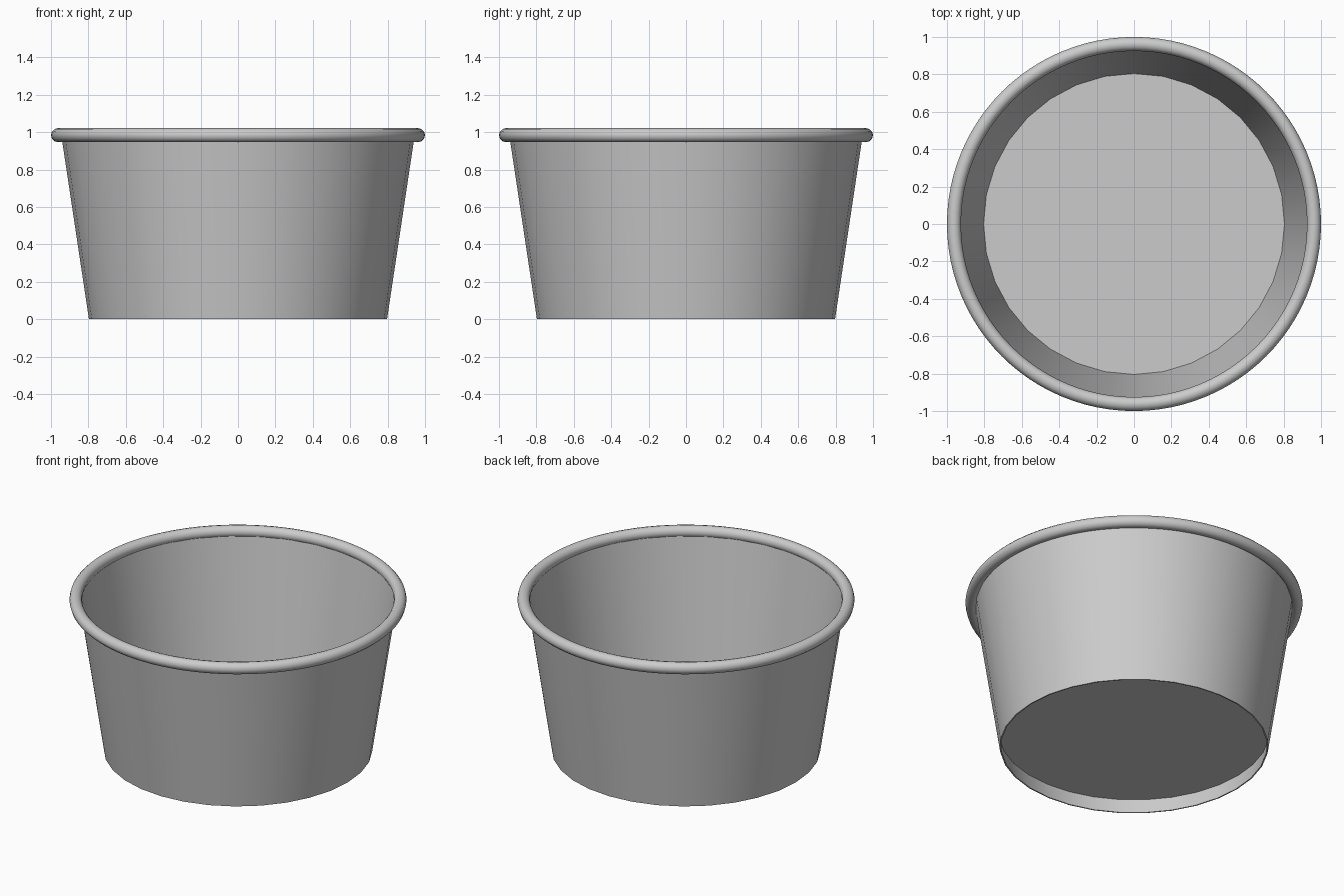
import bpy, math

if "Cube" in bpy.data.objects:
    bpy.data.objects.remove(bpy.data.objects["Cube"])

grey = bpy.data.materials.new("light grey")
grey.diffuse_color = (0.6, 0.6, 0.6, 1)
grey.use_nodes = True
grey.node_tree.nodes["Principled BSDF"].inputs["Base Color"].default_value = grey.diffuse_color


def revolve(name, profile, sides, closed=True):
    """Spin a list of (radius, z) points around the z axis."""
    n = len(profile)
    verts = []
    for i in range(sides):
        a = 2 * math.pi * i / sides
        verts += [(r * math.cos(a), r * math.sin(a), z) for r, z in profile]
    faces = []
    for i in range(sides):
        p, q = i * n, ((i + 1) % sides) * n
        for j in range(n if closed else n - 1):
            k = (j + 1) % n
            faces.append((p + j, q + j, q + k, p + k))
    mesh = bpy.data.meshes.new(name)
    mesh.from_pydata(verts, [], faces)
    return finish(name, mesh)


def finish(name, mesh):
    mesh.materials.append(grey)
    obj = bpy.data.objects.new(name, mesh)
    bpy.context.collection.objects.link(obj)
    bpy.ops.object.select_all(action='DESELECT')
    obj.select_set(True)
    bpy.context.view_layer.objects.active = obj
    bpy.ops.object.shade_smooth_by_angle(angle=math.radians(35))
    return obj


# tapered thin wall, running below the floor as a short skirt
revolve("cup_wall", [(0.797, 0), (0.945, 0.985), (0.937, 0.985), (0.789, 0)], 32)

# rolled rim
R, T, Z = 0.9625, 0.0375, 0.984
rim = [(R + T * math.cos(math.radians(t)), Z + T * math.sin(math.radians(t)))
       for t in range(0, 360, 30)]
revolve("rolled_rim", rim, 96)

# raised floor disc
bpy.ops.mesh.primitive_cylinder_add(vertices=32, radius=0.807, depth=0.008,
                                    location=(0, 0, 0.1),
                                    rotation=(0, 0, 0))
floor = bpy.context.object
floor.name = "raised_floor"
floor.data.materials.append(grey)
